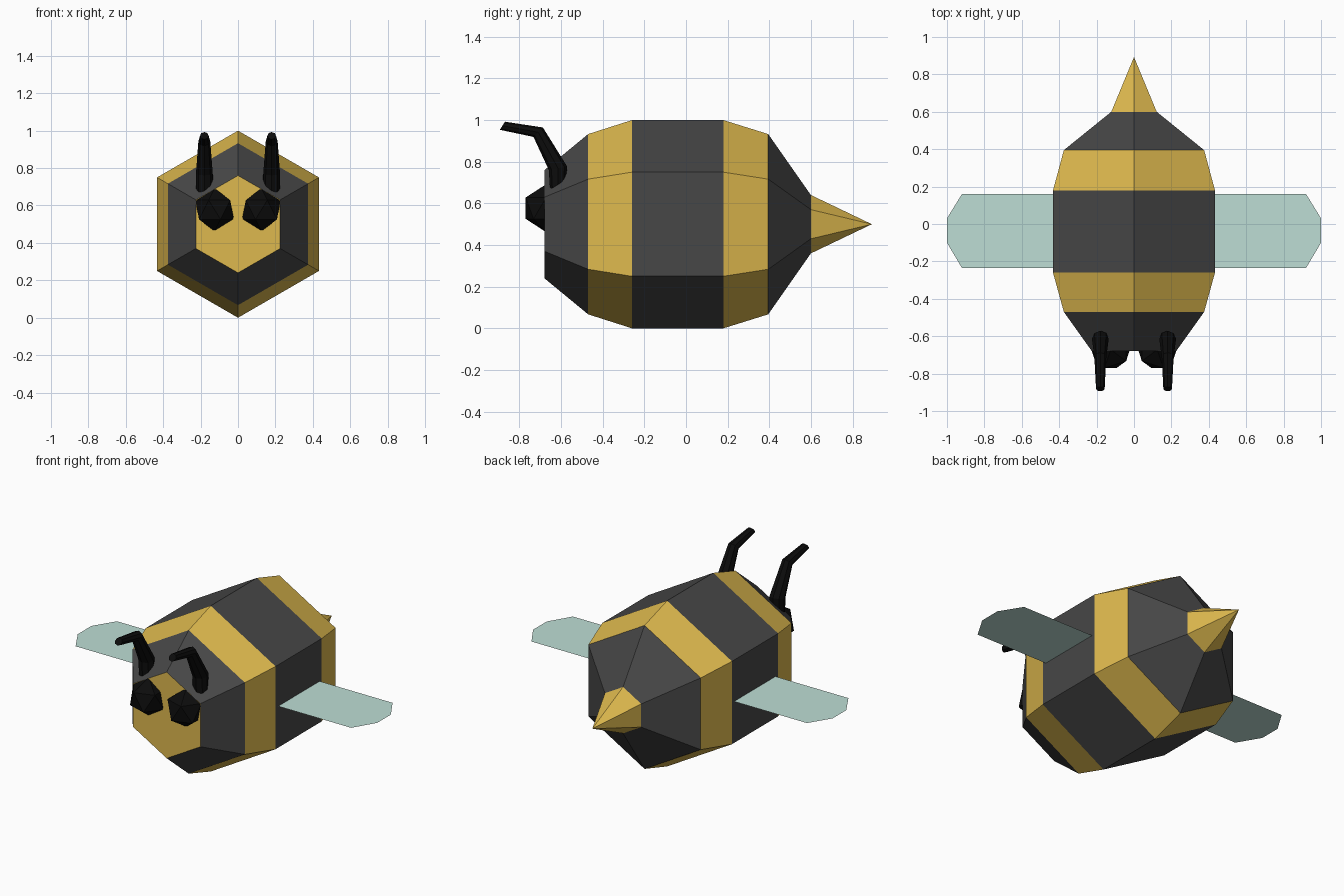
import bpy, bmesh
from math import cos, sin, pi, radians
from mathutils import Matrix

if "Cube" in bpy.data.objects:
    bpy.data.objects.remove(bpy.data.objects["Cube"])


def material(name, r, g, b):
    m = bpy.data.materials.new(name)
    m.diffuse_color = [(c / 255 / 12.92 if c < 11 else ((c / 255 + 0.055) / 1.055) ** 2.4)
                       for c in (r, g, b)] + [1]
    m.use_nodes = True
    m.node_tree.nodes["Principled BSDF"].inputs["Base Color"].default_value = m.diffuse_color
    return m


YELLOW = material("yellow", 222, 185, 78)
DARK = material("dark_grey", 71, 71, 71)
BLACK = material("black", 12, 12, 12)
WING = material("pale_teal", 190, 222, 213)


def finish(name, bm, mats):
    if len(bm.faces) > 1:
        bmesh.ops.recalc_face_normals(bm, faces=bm.faces)
    me = bpy.data.meshes.new(name)
    bm.to_mesh(me)
    bm.free()
    for m in mats:
        me.materials.append(m)
    ob = bpy.data.objects.new(name, me)
    bpy.context.collection.objects.link(ob)
    return ob


def bridge(bm, a, b, mat=0):
    n = len(a)
    for i in range(n):
        bm.faces.new((a[i], a[(i + 1) % n], b[(i + 1) % n], b[i])).material_index = mat


# Striped hexagonal body: (y, radius) rings, alternating dark and yellow bands
bm = bmesh.new()
rings = []
for y, r in [(-0.68, 0.26), (-0.47, 0.433), (-0.26, 0.5), (0.18, 0.5), (0.395, 0.433), (0.6, 0.14)]:
    rings.append([bm.verts.new((r * sin(k * pi / 3), y, 0.5 + r * cos(k * pi / 3))) for k in range(6)])
for k in range(5):
    bridge(bm, rings[k], rings[k + 1], 1 - k % 2)
bm.faces.new(rings[0]).material_index = 0
# Stinger cone
tip = bm.verts.new((0, 0.893, 0.5))
for k in range(6):
    bm.faces.new((rings[-1][k], rings[-1][(k + 1) % 6], tip)).material_index = 0
finish("body", bm, [YELLOW, DARK])

for side, s in (("right", 1), ("left", -1)):
    # Flat wing
    bm = bmesh.new()
    outline = [(0.42, -0.235), (0.92, -0.235), (1.0, -0.1), (1.0, 0.03), (0.92, 0.16), (0.42, 0.16)]
    bm.faces.new([bm.verts.new((s * x, y, 0.5)) for x, y in outline[::s]])
    finish(side + "_wing", bm, [WING])

    # Low-poly eye
    bm = bmesh.new()
    bmesh.ops.create_icosphere(bm, subdivisions=1, radius=0.115,
                               matrix=Matrix.Translation((0.125, -0.672, 0.577)))
    for v in bm.verts:
        v.co.x *= s
    finish(side + "_eye", bm, [BLACK])

    # Bent, tapered antenna: (y, z, radius, forward tilt)
    bm = bmesh.new()
    loops = []
    for y, z, r, t in [(-0.615, 0.69, 0.045, 32), (-0.615, 0.769, 0.045, 10),
                       (-0.71, 0.942, 0.032, 45), (-0.882, 0.973, 0.023, 58)]:
        t = radians(t)
        loops.append([bm.verts.new((s * 0.18 + r * cos(a), y + r * sin(a) * cos(t), z + r * sin(a) * sin(t)))
                      for a in (k * pi / 4 for k in range(8))])
    for a, b in zip(loops, loops[1:]):
        bridge(bm, a, b)
    bm.faces.new(loops[0])
    bm.faces.new(loops[-1])
    finish(side + "_antenna", bm, [BLACK])
